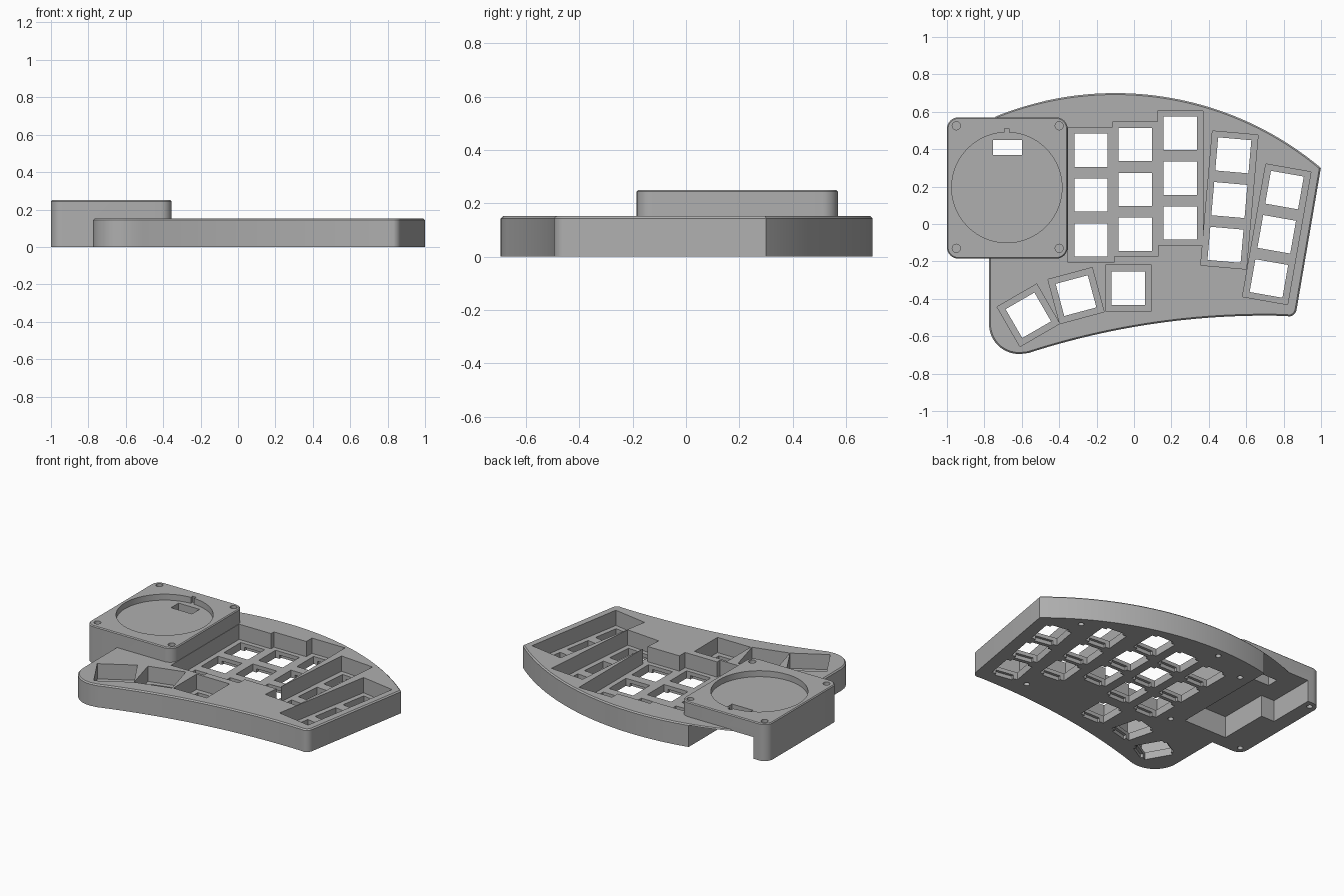
import bpy, bmesh
from math import cos, sin, radians
from mathutils import Matrix, Vector

cube = bpy.data.objects.get("Cube")
if cube:
    bpy.data.objects.remove(cube, do_unlink=True)

grey = bpy.data.materials.new("case_grey")
grey.use_nodes = True
grey.diffuse_color = (0.43, 0.43, 0.43, 1)
grey.node_tree.nodes["Principled BSDF"].inputs["Base Color"].default_value = (0.43, 0.43, 0.43, 1)

BODY_TOP, BLOCK_TOP, PLATE_TOP = 0.152, 0.25, 0.05
BELOW = -0.02


def arc(cx, cy, r, start, end, n):
    """Points along a circular arc, angles in degrees."""
    angles = [radians(start + (end - start) * i / n) for i in range(n + 1)]
    return [(cx + r * cos(a), cy + r * sin(a)) for a in angles]


def rounded_rect(x0, y0, x1, y1, r):
    return (arc(x1 - r, y1 - r, r, 0, 90, 8) + arc(x0 + r, y1 - r, r, 90, 180, 8)
            + arc(x0 + r, y0 + r, r, 180, 270, 8) + arc(x1 - r, y0 + r, r, 270, 360, 8))


def prism(name, outline, z0, z1, chamfer=0):
    """Extrude a counter-clockwise outline from z0 to z1."""
    bm = bmesh.new()
    base = bm.faces.new([bm.verts.new((x, y, z0)) for x, y in outline])
    top = bmesh.ops.extrude_face_region(bm, geom=[base], use_keep_orig=True)["geom"]
    bmesh.ops.translate(bm, vec=(0, 0, z1 - z0),
                        verts=[g for g in top if isinstance(g, bmesh.types.BMVert)])
    bmesh.ops.recalc_face_normals(bm, faces=bm.faces)
    if chamfer:
        rim = [e for e in bm.edges if all(v.co.z > z1 - 1e-4 for v in e.verts)]
        bmesh.ops.bevel(bm, geom=rim, offset=chamfer, segments=1, affect='EDGES')
    mesh = bpy.data.meshes.new(name)
    bm.to_mesh(mesh)
    bm.free()
    mesh.materials.append(grey)
    obj = bpy.data.objects.new(name, mesh)
    bpy.context.collection.objects.link(obj)
    return obj


def box(name, centre, size, z0, z1, turn=0):
    """A box with a plan centre, plan size and turn in degrees."""
    rot = Matrix.Rotation(radians(turn), 2)
    w, h = size[0] / 2, size[1] / 2
    corners = [Vector(centre) + rot @ Vector(c) for c in ((-w, -h), (w, -h), (w, h), (-w, h))]
    return prism(name, corners, z0, z1)


def rect(name, x0, y0, x1, y1, z0, z1):
    return box(name, ((x0 + x1) / 2, (y0 + y1) / 2), (x1 - x0, y1 - y0), z0, z1)


def combine(target, tool, operation='DIFFERENCE'):
    """Apply a boolean and remove the tool."""
    mod = target.modifiers.new("cut", 'BOOLEAN')
    mod.operation, mod.solver, mod.object = operation, 'EXACT', tool
    bpy.context.view_layer.update()
    result = bpy.data.meshes.new_from_object(
        target.evaluated_get(bpy.context.evaluated_depsgraph_get()))
    target.modifiers.clear()
    target.data = result
    bpy.data.objects.remove(tool, do_unlink=True)


# Main case: curved front and back, splayed right side
outline = (arc(-0.615, -0.535, 0.16, 180, 282, 14)
           + arc(0.7, -4.59, 4.1, 108, 88.5, 24)
           + arc(0.825, -0.45, 0.045, -80, -10, 6)
           + arc(-0.1, -1.01, 1.71, 50, 112, 48)
           + [(-0.775, 0.5)])
case = prism("keyboard_case", outline, 0, BODY_TOP, 0.008)

# Key columns: middle key, turn, well width and height
PITCH, KEY, WELL = 0.24, 0.178, 0.245
columns = [((-0.23, 0.155), 0), ((0.007, 0.185), 0), ((0.247, 0.245), 0),
           ((0.51, 0.128), -5), ((0.763, -0.055), -10)]
thumbs = [((-0.03, -0.343), 0), ((-0.31, -0.383), 15), ((-0.565, -0.488), 30)]

keys = list(thumbs)
for centre, turn in columns:
    combine(case, box("well", centre, (WELL, 3 * PITCH), PLATE_TOP, 0.3, turn))
    step = Matrix.Rotation(radians(turn), 2) @ Vector((0, PITCH))
    keys += [(Vector(centre) + step * i, turn) for i in (-1, 0, 1)]
for centre, turn in thumbs:
    combine(case, box("thumb_well", centre, (WELL, WELL), PLATE_TOP, 0.3, turn))

# Switch openings with wider clip relief underneath
for centre, turn in keys:
    combine(case, box("switch_hole", centre, (KEY, KEY), BELOW, 0.1, turn))
    combine(case, box("clip_relief", centre, (0.12, 0.215), BELOW, 0.025, turn))

# Raised block for the round pad
block = prism("pad_block", rounded_rect(-1, -0.185, -0.355, 0.57, 0.06), 0, BLOCK_TOP, 0.006)
combine(case, block, 'UNION')

# Electronics pocket underneath, open at the back
combine(case, rect("pocket", -0.8, -0.09, -0.48, 0.3, BELOW, 0.145))
combine(case, rect("rear_pocket", -0.9, 0.25, -0.48, 0.8, BELOW, 0.145))

# Round recess, its key notch and the cable slot
combine(case, prism("recess", arc(-0.68, 0.195, 0.295, 0, 354.375, 63), 0.21, 0.3))
combine(case, rect("recess_notch", -0.692, 0.46, -0.668, 0.51, 0.21, 0.3))
combine(case, rect("cable_slot", -0.755, 0.37, -0.6, 0.45, 0.1, 0.3))

# Screw holes in the block corners and the underside
def screw(x, y, z0, z1, r):
    combine(case, prism("screw_hole", arc(x, y, r, 0, 337.5, 15), z0, z1))

for x in (-0.95, -0.4):
    for y in (-0.13, 0.525):
        screw(x, y, 0.21, 0.3, 0.022)
        screw(x, y, BELOW, 0.06, 0.018)
for x, y in ((0.755, 0.4), (0.54, -0.37), (-0.13, 0.64)):
    screw(x, y, BELOW, 0.04, 0.018)

# Smooth the curved walls, keep the corners crisp
bpy.ops.object.select_all(action='DESELECT')
case.select_set(True)
bpy.context.view_layer.objects.active = case
bpy.ops.object.shade_smooth_by_angle(angle=radians(25))
